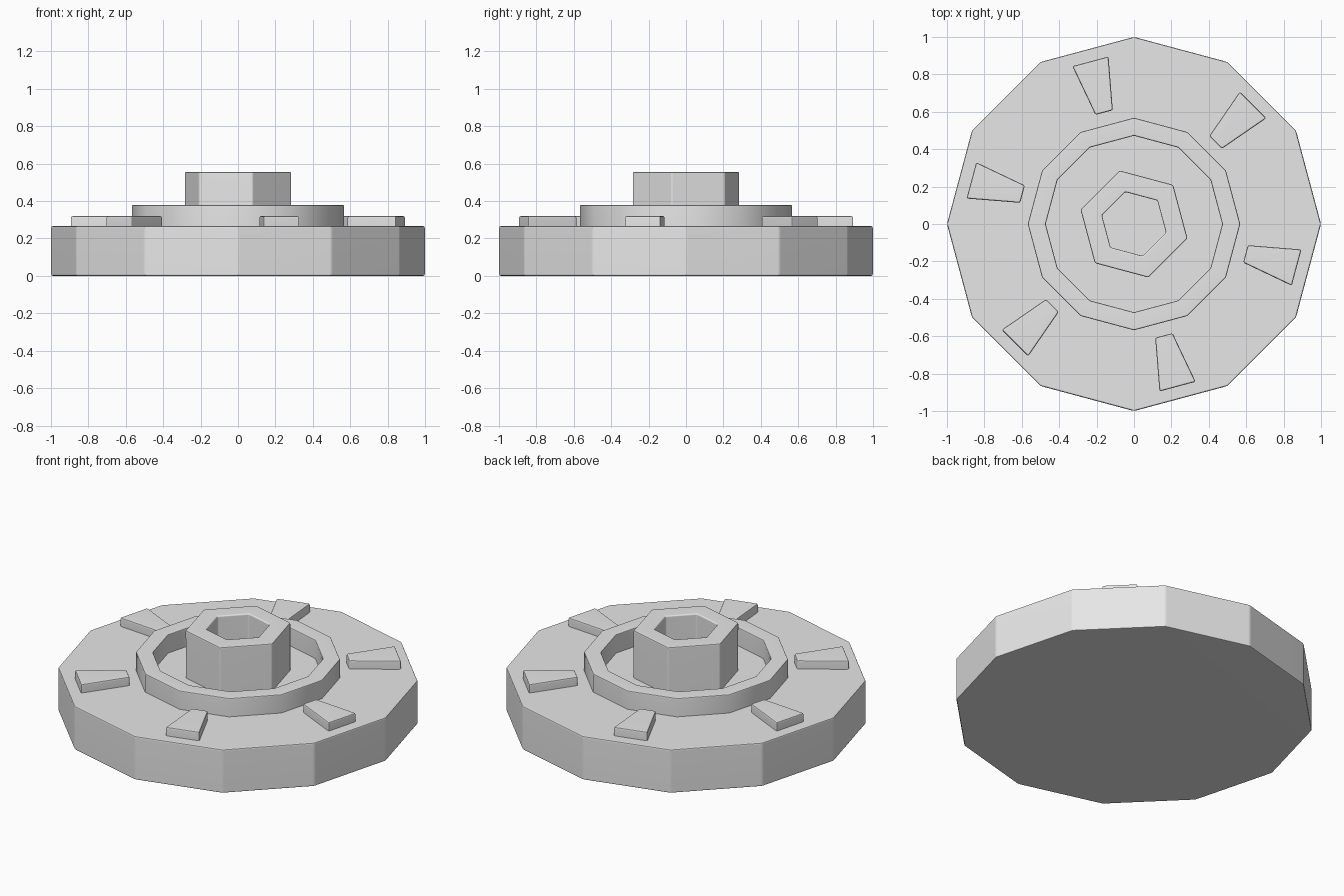
import bpy
import bmesh
from math import cos, sin, radians, tau

if "Cube" in bpy.data.objects:
    bpy.data.objects.remove(bpy.data.objects["Cube"], do_unlink=True)

grey = bpy.data.materials.new("light_grey")
grey.use_nodes = True
grey.diffuse_color = (0.8, 0.8, 0.8, 1)
grey.node_tree.nodes["Principled BSDF"].inputs["Base Color"].default_value = (0.8, 0.8, 0.8, 1)

BASE_TOP = 0.267
SINK = BASE_TOP - 0.03  # raised parts are seated slightly into the base


def polygon(sides, radius, turn=0):
    angles = [radians(turn) + tau * i / sides for i in range(sides)]
    return [(radius * cos(a), radius * sin(a)) for a in angles]


def finish(bm, name, width, bevel_angle):
    """Turn a bmesh into an object with softened edges."""
    bmesh.ops.recalc_face_normals(bm, faces=bm.faces)
    mesh = bpy.data.meshes.new(name)
    bm.to_mesh(mesh)
    bm.free()
    mesh.materials.append(grey)
    obj = bpy.data.objects.new(name, mesh)
    bpy.context.collection.objects.link(obj)
    bpy.ops.object.select_all(action='DESELECT')
    obj.select_set(True)
    bpy.context.view_layer.objects.active = obj
    bevel = obj.modifiers.new("soft_edges", 'BEVEL')
    bevel.width = width
    bevel.segments = 2
    bevel.limit_method = 'ANGLE'
    bevel.angle_limit = radians(bevel_angle)
    bpy.ops.object.modifier_apply(modifier=bevel.name)
    bpy.ops.object.shade_smooth_by_angle(angle=radians(40))
    obj.modifiers.new("flat_faces", 'WEIGHTED_NORMAL').keep_sharp = True
    return obj


def prism(name, outline, z0, z1, width=0.01, bevel_angle=20):
    bm = bmesh.new()
    low, high = ([bm.verts.new((x, y, z)) for x, y in outline] for z in (z0, z1))
    bm.faces.new(low)
    bm.faces.new(high)
    for i in range(len(low)):
        j = (i + 1) % len(low)
        bm.faces.new((low[i], low[j], high[j], high[i]))
    return finish(bm, name, width, bevel_angle)


def tube(name, sides, outer, inner, z0, z1, turn=0, bevel_angle=40):
    bm = bmesh.new()
    section = [(outer, z0), (outer, z1), (inner, z1), (inner, z0)]
    loops = [[bm.verts.new((x, y, z)) for x, y in polygon(sides, r, turn)]
             for r, z in section]
    for k in range(4):
        a, b = loops[k], loops[(k + 1) % 4]
        for i in range(sides):
            j = (i + 1) % sides
            bm.faces.new((a[i], a[j], b[j], b[i]))
    return finish(bm, name, 0.008, bevel_angle)


# Twelve-sided base plate
prism("base_plate", polygon(12, 1.0), 0, BASE_TOP)

# Raised collar and hexagonal socket hub
tube("collar_ring", 12, 0.568, 0.472, SINK, 0.38)
tube("hex_hub", 6, 0.296, 0.177, SINK, 0.556, turn=45)

# Six wedge-shaped lugs around the plate
wedge = [(0.617, -0.048), (0.9, -0.1), (0.9, 0.1), (0.617, 0.048)]
for n in range(6):
    lug = prism(f"lug_{n + 1}", wedge, SINK, 0.32)
    lug.rotation_euler.z = radians(45 + 60 * n)
